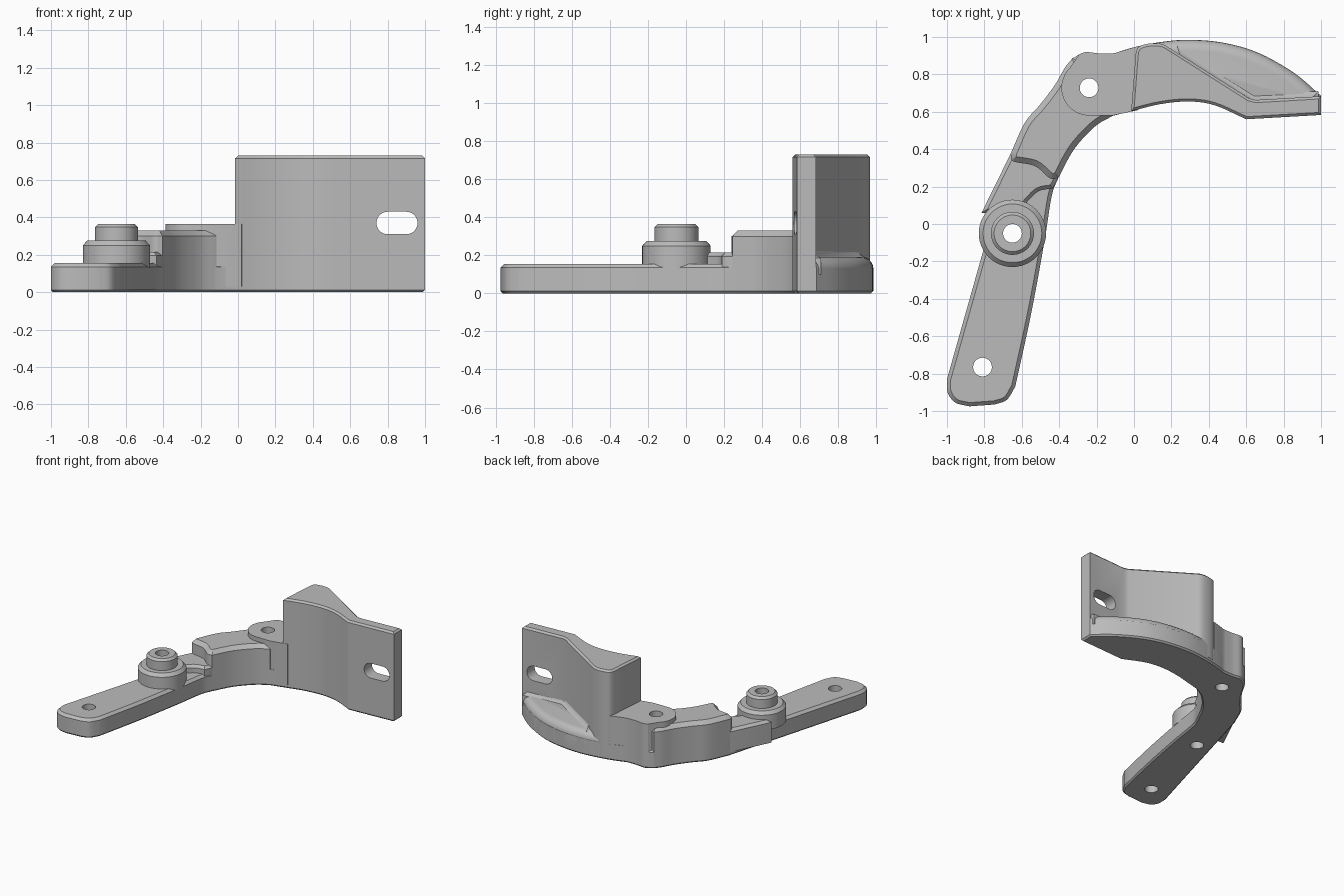
import bpy, bmesh, math
from mathutils import Vector, Matrix

if "Cube" in bpy.data.objects:
    bpy.data.objects.remove(bpy.data.objects["Cube"])

metal = bpy.data.materials.new("plain_grey_metal")
metal.use_nodes = True
metal.diffuse_color = (0.5, 0.5, 0.5, 1)
metal.node_tree.nodes["Principled BSDF"].inputs["Base Color"].default_value = (0.5, 0.5, 0.5, 1)


def curve(points, steps=5):
    """Smooth run through the given points."""
    p = [Vector(q) for q in points]
    p = [2 * p[0] - p[1]] + p + [2 * p[-1] - p[-2]]
    out = []
    for a, b, c, d in zip(p, p[1:], p[2:], p[3:]):
        for i in range(steps):
            t = i / steps
            out.append((2 * b + (c - a) * t + (2 * a - 5 * b + 4 * c - d) * t * t
                        + (3 * b - a - 3 * c + d) * t ** 3) / 2)
    return out + [p[-2]]


def finish(bm, name, angle=30):
    bmesh.ops.recalc_face_normals(bm, faces=bm.faces)
    mesh = bpy.data.meshes.new(name)
    bm.to_mesh(mesh)
    bm.free()
    mesh.materials.append(metal)
    ob = bpy.data.objects.new(name, mesh)
    bpy.context.collection.objects.link(ob)
    return ob


def prism(name, outline, z0, z1, top=0, bottom=0, segments=1, shape=0.5):
    """Upright prism with optional edge breaks on its caps."""
    clean = []
    for q in outline:
        q = Vector(q)
        if not clean or (q - clean[-1]).length > 1e-4:
            clean.append(q)
    if (clean[0] - clean[-1]).length < 1e-4:
        clean.pop()
    bm = bmesh.new()
    face = bm.faces.new([bm.verts.new((q.x, q.y, z0)) for q in clean])
    geom = bmesh.ops.extrude_face_region(bm, geom=[face])["geom"]
    bmesh.ops.translate(bm, vec=(0, 0, z1 - z0), verts=[g for g in geom if isinstance(g, bmesh.types.BMVert)])
    for z, width in ((z1, top), (z0, bottom)):
        if width:
            edges = [e for e in bm.edges if all(abs(v.co.z - z) < 1e-5 for v in e.verts)]
            bmesh.ops.bevel(bm, geom=edges, offset=width, segments=segments, profile=shape,
                            affect='EDGES', clamp_overlap=False)
    return finish(bm, name)


def lathe(name, profile, centre, sides=48):
    bm = bmesh.new()
    verts = [bm.verts.new((r, 0, z)) for r, z in profile]
    edges = [bm.edges.new((a, b)) for a, b in zip(verts, verts[1:] + verts[:1])]
    bmesh.ops.spin(bm, geom=verts + edges, cent=(0, 0, 0), axis=(0, 0, 1), angle=math.tau, steps=sides)
    bmesh.ops.remove_doubles(bm, verts=bm.verts, dist=1e-5)
    bmesh.ops.translate(bm, vec=(*centre, 0), verts=bm.verts)
    return finish(bm, name)


def cut(ob, cutter):
    mod = ob.modifiers.new("cut", 'BOOLEAN')
    mod.operation, mod.solver, mod.object = 'DIFFERENCE', 'EXACT', cutter
    bpy.context.view_layer.objects.active = ob
    bpy.ops.object.modifier_apply(modifier=mod.name)


# Shared plan curves
arm_end = curve([(-1, -0.83), (-0.997, -0.9), (-0.955, -0.955), (-0.88, -0.975)])
arm_end += curve([(-0.745, -0.965), (-0.68, -0.94), (-0.635, -0.87)])
arm_inner = curve([(-0.635, -0.87), (-0.55, -0.48), (-0.48, -0.1), (-0.44, 0.15), (-0.405, 0.245)])
elbow_inner = curve([(-0.405, 0.245), (-0.32, 0.4), (-0.21, 0.52), (-0.115, 0.578)])
wall_front = curve([(-0.015, 0.603), (0.136, 0.64), (0.29, 0.655), (0.43, 0.635), (0.6, 0.56)])
ledge_outer = curve([(1, 0.685), (0.86, 0.805), (0.67, 0.913), (0.485, 0.968),
                     (0.295, 0.985), (0.136, 0.972), (0, 0.945), (-0.105, 0.913)])
boss_back = curve([(-0.105, 0.913), (-0.185, 0.912), (-0.265, 0.918), (-0.33, 0.885)])
elbow_outer = curve([(-0.33, 0.885), (-0.37, 0.835), (-0.425, 0.74), (-0.505, 0.635),
                     (-0.585, 0.54), (-0.66, 0.375)])

# Flat lower body running the whole length
base = prism("lower_body", arm_end + arm_inner + elbow_inner + wall_front + [(1, 0.583)]
             + ledge_outer + boss_back + elbow_outer, 0, 0.155, top=0.02, bottom=0.012)

# Raised step between the bushing and the elbow
step = prism("raised_step", [(-0.815, 0.06), (-0.6, 0.06)]
             + curve([(-0.57, 0.12), (-0.51, 0.175), (-0.435, 0.19)])
             + [(-0.405, 0.245), (-0.4, 0.35), (-0.55, 0.5), (-0.66, 0.375)], 0.03, 0.215, top=0.02)

# Elbow block
elbow = prism("elbow_block", curve([(-0.66, 0.375), (-0.645, 0.335), (-0.53, 0.31), (-0.45, 0.245), (-0.405, 0.245)])
              + elbow_inner + [(-0.1, 0.7), (-0.2, 0.85)] + elbow_outer, 0.03, 0.33, top=0.03)

# Pivot boss joined to the tall wall
pivot = Vector((-0.24, 0.728))
round_side = [pivot + 0.148 * Vector((math.cos(a), math.sin(a)))
              for a in (math.radians(135 + 6 * i) for i in range(23))]
boss = prism("pivot_boss", round_side + [(-0.115, 0.58), (0.02, 0.608), (0.05, 0.8), (0.02, 0.95)]
             + curve([(0, 0.945), (-0.105, 0.913)]) + boss_back[:-3], 0.03, 0.365)

# Tall wall with its thick curved end
wall = prism("tall_wall", wall_front + [(1, 0.583), (1, 0.683), (0.65, 0.663), (0.615, 0.672)]
             + curve([(0.2, 0.935), (0.15, 0.962), (0.085, 0.965), (0.03, 0.95), (0.01, 0.92)]),
             0.03, 0.73, top=0.014)

# Rounded ledge behind the wall, with a hollow fillet against it
prism("rear_ledge", ledge_outer[:-5] + [(0.05, 0.75), (0.3, 0.7), (0.6, 0.6), (1, 0.6)],
      0.03, 0.19, top=0.06, segments=5)
prism("ledge_fillet", [(0.16, 0.8), (0.6, 0.6), (0.99, 0.61), (0.985, 0.71), (0.645, 0.695), (0.23, 0.955)],
      0.1, 0.22, top=0.035, segments=5, shape=0.15)

# Stepped bushing on the arm
hub = (-0.65, -0.05)
lathe("arm_bushing", [(0.05, 0.13), (0.18, 0.13), (0.18, 0.25), (0.157, 0.275), (0.115, 0.275),
                      (0.115, 0.348), (0.098, 0.365), (0.05, 0.365)], hub)

# Through holes and the wall slot
for centre, parts in (((-0.81, -0.765), [base]), (hub, [base, step]), (pivot, [base, elbow, boss])):
    drill = lathe("drill", [(0.001, -0.1), (0.05, -0.1), (0.05, 0.5), (0.001, 0.5)], centre)
    bm = bmesh.new()
    bmesh.ops.create_cone(bm, cap_ends=True, segments=48, radius1=0.05, radius2=0.05, depth=1,
                          matrix=Matrix.Translation((*centre, 0.2)))
    bm.to_mesh(drill.data)
    bm.free()
    for part in parts:
        cut(part, drill)
    bpy.data.objects.remove(drill)
arc = [math.radians(-90 + 10 * i) for i in range(19)]
slot = prism("slot_cutter", [(0.9 + 0.06 * math.cos(a), 0.37 + 0.06 * math.sin(a)) for a in arc]
             + [(0.8 - 0.06 * math.cos(a), 0.37 - 0.06 * math.sin(a)) for a in arc], -1, 0)
slot.data.transform(Matrix.Rotation(math.pi / 2, 4, 'X'))
cut(wall, slot)
bpy.data.objects.remove(slot)

# Smooth curves, crisp edges
for ob in bpy.context.scene.objects:
    ob.select_set(ob.type == 'MESH')
bpy.ops.object.shade_smooth_by_angle(angle=math.radians(28))
